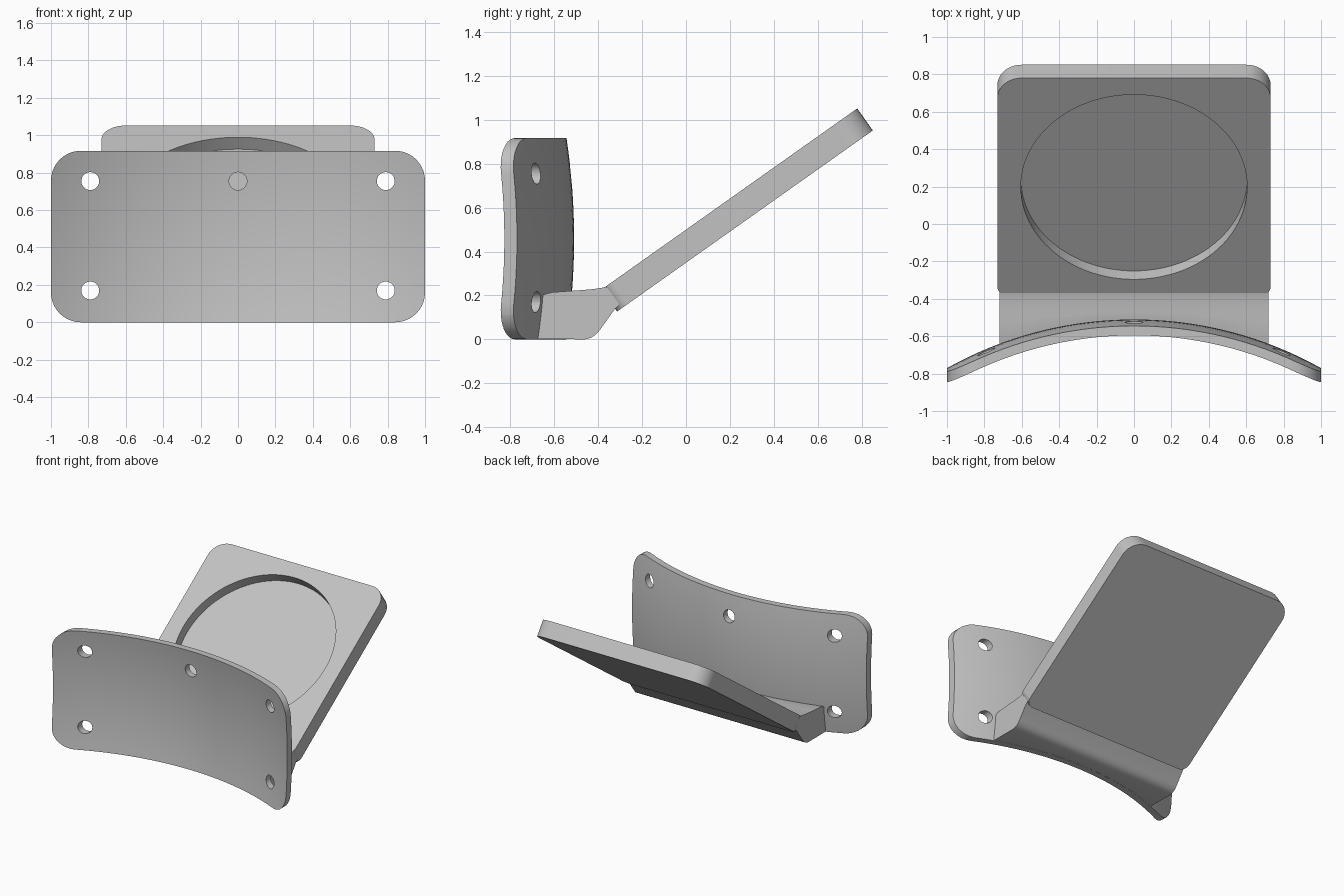
import bpy, bmesh, math
from mathutils import Matrix, Vector

if "Cube" in bpy.data.objects:
    bpy.data.objects.remove(bpy.data.objects["Cube"])

grey = bpy.data.materials.new("plain_grey")
grey.diffuse_color = (0.54, 0.54, 0.54, 1)
grey.use_nodes = True
grey.node_tree.nodes["Principled BSDF"].inputs["Base Color"].default_value = grey.diffuse_color


def make(name, verts, faces):
    me = bpy.data.meshes.new(name)
    me.from_pydata(verts, [], faces)
    bm = bmesh.new()
    bm.from_mesh(me)
    bmesh.ops.recalc_face_normals(bm, faces=bm.faces)
    bm.to_mesh(me)
    bm.free()
    me.materials.append(grey)
    ob = bpy.data.objects.new(name, me)
    bpy.context.collection.objects.link(ob)
    return ob


def prism(name, outline, d0, d1, mat):
    """Extrude a 2D outline along local z and place it with a matrix."""
    n = len(outline)
    verts = [mat @ Vector((u, v, d)) for d in (d0, d1) for u, v in outline]
    faces = [tuple(range(n)), tuple(range(n, 2 * n))]
    faces += [(i, (i + 1) % n, n + (i + 1) % n, n + i) for i in range(n)]
    return make(name, verts, faces)


def rounded(w, h, r_low, r_high, seg=10):
    """Rounded rectangle, x centred, y from 0 to h."""
    pts = []
    for sx, top, start in ((1, 0, 270), (1, 1, 0), (-1, 1, 90), (-1, 0, 180)):
        r = r_high if top else r_low
        cx, cy = sx * (w / 2 - r), (h - r if top else r)
        for i in range(seg + 1):
            a = math.radians(start + 90 * i / seg)
            pts.append((cx + r * math.cos(a), cy + r * math.sin(a)))
    return pts


def circle(cx, cy, r, n):
    return [(cx + r * math.cos(2 * math.pi * i / n),
             cy + r * math.sin(2 * math.pi * i / n)) for i in range(n)]


def activate(ob):
    bpy.ops.object.select_all(action='DESELECT')
    ob.select_set(True)
    bpy.context.view_layer.objects.active = ob


def cut(ob, cutter, operation='DIFFERENCE'):
    m = ob.modifiers.new("cut", 'BOOLEAN')
    m.operation, m.solver, m.object = operation, 'EXACT', cutter
    activate(ob)
    bpy.ops.object.modifier_apply(modifier=m.name)
    bpy.data.objects.remove(cutter)


def smooth(ob):
    activate(ob)
    bpy.ops.object.shade_smooth_by_angle(angle=math.radians(30))


HEIGHT, MID, THICK = 0.917, 0.458, 0.05


def dome(x, z, t):
    """Depth of the doubly curved plate, t away from its front face."""
    rx, rz = 2.0 + t, 3.0 + t
    return (-0.56 + t - (rx - math.sqrt(rx * rx - x * x))
            - (rz - math.sqrt(rz * rz - (z - MID) ** 2)))


# Curved plate: a thick domed sheet trimmed to a rounded rectangle
NX, NZ = 36, 18
verts = []
for t in (0, THICK):
    for j in range(NZ + 1):
        for i in range(NX + 1):
            x, z = -1.06 + 2.12 * i / NX, -0.06 + (HEIGHT + 0.12) * j / NZ
            verts.append((x, dome(x, z, t), z))
row, layer = NX + 1, (NX + 1) * (NZ + 1)
faces = []
for k in (0, layer):
    for j in range(NZ):
        for i in range(NX):
            a = k + j * row + i
            faces.append((a, a + 1, a + 1 + row, a + row))
rim = [i for i in range(row)] + [j * row + NX for j in range(1, NZ + 1)]
rim += [NZ * row + i for i in range(NX - 1, -1, -1)]
rim += [j * row for j in range(NZ - 1, 0, -1)]
for a, b in zip(rim, rim[1:] + rim[:1]):
    faces.append((a, b, b + layer, a + layer))
plate = make("curved_plate", verts, faces)

upright = Matrix.Rotation(math.pi / 2, 4, 'X')      # local z becomes -y
cut(plate, prism("trim", rounded(2, HEIGHT, 0.16, 0.16), 0.2, 1.2, upright),
    'INTERSECT')

# Screw holes
for x, z in ((-0.79, 0.17), (0.79, 0.17), (-0.79, 0.755), (0.79, 0.755), (0, 0.755)):
    cut(plate, prism("hole", circle(x, z, 0.048, 24), 0.2, 1.2, upright))
smooth(plate)

# Tilted tray with a round recess
tilt = math.radians(35.3)
place = Matrix.Translation((0, -0.385, 0.227)) @ Matrix.Rotation(tilt, 4, 'X')
LENGTH = 1.428
tray = prism("tray", rounded(1.46, LENGTH, 0.06, 0.13), -0.123, 0, place)
cut(tray, prism("recess", circle(0, LENGTH / 2, 0.605, 96), -0.078, 0.1, place))
smooth(tray)

# Foot joining plate and tray: its front follows the plate
profile = [(-0.46, 0), (-0.435, 0.006), (-0.412, 0.02), (-0.392, 0.043),
           (-0.325, 0.137), (-0.299, 0.160), (-0.364, 0.240), (-0.385, 0.234),
           (-0.44, 0.227), (-0.51, 0.222)]
W, NS = 0.72, 24
n = len(profile) + 3
verts, faces = [], []
for i in range(NS + 1):
    x = -W + 2 * W * i / NS
    back = dome(x, 0.2, THICK)
    f = (back + 0.655) / 0.145                      # 0 at the sides, 1 in the middle
    section = [(dome(x, 0.001, 0.025), 0.001)] + profile[:-1]
    for u in (0.4, 0.8):
        y = -0.44 + (back + 0.44) * u
        section.append((y, 0.227 - 0.008 * u * (2 - f)))
    section.append((dome(x, 0.2, 0.025), 0.197 + 0.012 * max(f, 0)))
    verts += [(x, y, z) for y, z in section]
n = len(verts) // (NS + 1)
for i in range(NS):
    for k in range(n):
        a, b = i * n + k, i * n + (k + 1) % n
        faces.append((a, b, b + n, a + n))
faces += [tuple(range(n)), tuple(range(NS * n, NS * n + n))]
smooth(make("foot", verts, faces))
